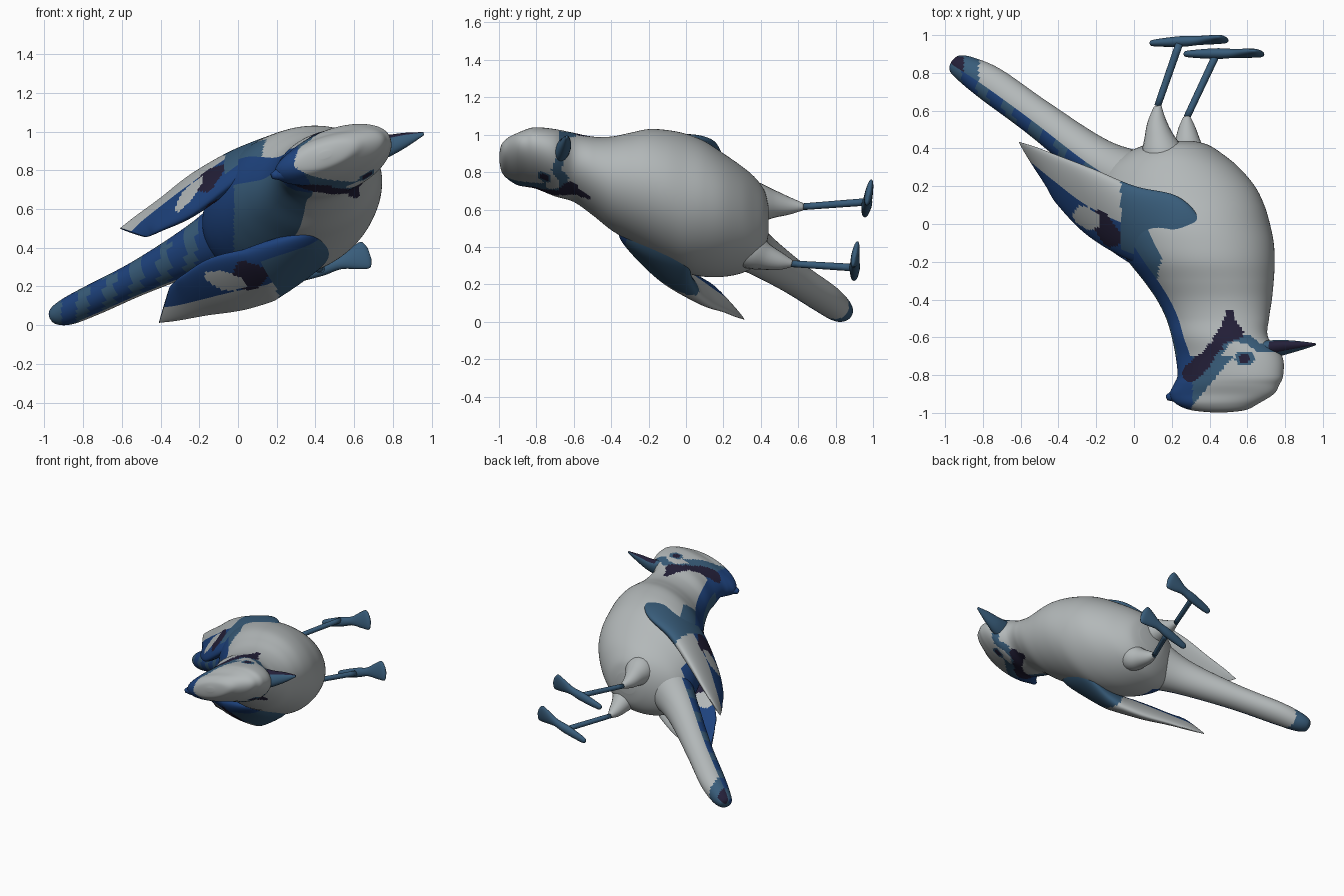
import bpy, bmesh, math
from mathutils import Vector as V

if "Cube" in bpy.data.objects:
    bpy.data.objects.remove(bpy.data.objects["Cube"])

# SIDE runs across the bird; MID is the offset of its plane of symmetry
SIDE = V((-.32, .18, .93)).normalized()
MID = .495
CX, CZ = .945, .325
GREY, STEEL, ROYAL, NAVY = range(4)


def material(name, rgb):
    m = bpy.data.materials.new(name)
    m.diffuse_color = (*rgb, 1)
    m.use_nodes = True
    m.node_tree.nodes["Principled BSDF"].inputs["Base Color"].default_value = m.diffuse_color
    return m


MATS = [material("pale grey", (.45, .48, .485)),
        material("steel blue", (.04, .108, .195)),
        material("royal blue", (.013, .056, .21)),
        material("dark navy", (.017, .014, .04))]


def mirror(p):
    return p - 2 * (p.dot(SIDE) - MID) * SIDE


def near(p, a, b, r):
    # distance test to a segment, seen along z
    q, a, b = V((p.x, p.y)), V(a), V(b)
    d = b - a
    t = max(0, min(1, (q - a).dot(d) / max(d.length_squared, 1e-9)))
    return (q - a - d * t).length < r


def smooth(rings, k):
    # Catmull-Rom blend between rings of (centre, axis, axis)
    out = []
    for i in range(len(rings) - 1):
        q = [rings[max(0, min(len(rings) - 1, i + o))] for o in (-1, 0, 1, 2)]
        for j in range(k):
            t = j / k
            w = (-.5 * t + t * t - .5 * t ** 3, 1 - 2.5 * t * t + 1.5 * t ** 3,
                 .5 * t + 2 * t * t - 1.5 * t ** 3, -.5 * t * t + .5 * t ** 3)
            out.append(tuple(sum((q[m][c] * w[m] for m in range(4)), V((0, 0, 0))) for c in range(3)))
    return out + [rings[-1]]


def loft(name, rings, colour, n=32, k=6, move=None):
    rings = smooth(rings, k)
    bm = bmesh.new()
    rows = []
    for c, a, b in rings:
        pts = [c + a * math.cos(2 * math.pi * j / n) + b * math.sin(2 * math.pi * j / n) for j in range(n)]
        rows.append([bm.verts.new(p) for p in pts])
    for i in range(len(rows) - 1):
        for j in range(n):
            f = bm.faces.new((rows[i][j], rows[i][(j + 1) % n], rows[i + 1][(j + 1) % n], rows[i + 1][j]))
            th = 2 * math.pi * (j + .5) / n
            f.material_index = colour(f.calc_center_median(), math.cos(th), math.sin(th))
    for row in (rows[0], rows[-1]):
        f = bm.faces.new(row)
        f.material_index = colour(f.calc_center_median(), 0, 0)
    if move:
        for v in bm.verts:
            v.co = move(v.co)
    bmesh.ops.recalc_face_normals(bm, faces=bm.faces)
    for f in bm.faces:
        f.smooth = True
    me = bpy.data.meshes.new(name)
    bm.to_mesh(me)
    bm.free()
    for m in MATS:
        me.materials.append(m)
    ob = bpy.data.objects.new(name, me)
    bpy.context.collection.objects.link(ob)
    return ob


def tube(name, pts, colour, n=20, k=5):
    # round limb through (point, radius) pairs
    d = (V(pts[-1][0]) - V(pts[0][0])).normalized()
    a = d.cross(SIDE).normalized()
    b = d.cross(a)
    return loft(name, [(V(p), a * r, b * r) for p, r in pts], lambda *_: colour, n, k)


# Head and body: slices at constant y given by x and z limits
slices = [(-.998, .42, .48, .86, .90), (-.985, .30, .59, .80, .95), (-.95, .22, .66, .76, .985),
          (-.9, .19, .74, .73, 1.01), (-.85, .21, .77, .72, 1.03), (-.8, .23, .79, .71, 1.04),
          (-.7, .22, .785, .67, 1.03), (-.6, .2, .71, .64, 1.01), (-.5, .17, .715, .57, .99),
          (-.4, .12, .73, .49, .99), (-.3, .05, .74, .43, 1.01), (-.2, -.03, .745, .37, 1.03),
          (-.1, -.1, .74, .31, 1.025), (0, -.15, .72, .26, 1.005), (.1, -.18, .69, .24, .965),
          (.2, -.18, .64, .24, .90), (.3, -.14, .555, .26, .83), (.37, -.05, .47, .30, .77),
          (.42, .06, .39, .37, .70), (.44, .14, .31, .46, .62)]
rings = []
for y, x0, x1, z0, z1 in slices:
    hx, hz = (x1 - x0) / 2, (z1 - z0) / 2
    s, d = hx * hx + hz * hz, (hx * hx - hz * hz) / (CX * CX - CZ * CZ)
    a, b = math.sqrt((s + d) / 2), math.sqrt(max((s - d) / 2, 1e-4))
    rings.append((V(((x0 + x1) / 2, y, (z0 + z1) / 2)), V((CX, 0, CZ)) * a, V((-CZ, 0, CX)) * b))


def body_colour(p, c, s):
    q = mirror(p) if p.dot(SIDE) < MID else p
    # eye
    if near(q, (.58, -.71), (.59, -.712), .024):
        return NAVY
    if near(q, (.57, -.71), (.6, -.712), .036):
        return STEEL
    # mask, collar point and the line to the beak
    if (near(q, (.30, -.79), (.36, -.735), .046) or near(q, (.36, -.735), (.44, -.64), .034)
            or near(q, (.45, -.61), (.55, -.575), .03) or near(q, (.48, -.58), (.53, -.565), .04)
            or near(q, (.505, -.52), (.505, -.54), .036) or near(q, (.505, -.47), (.515, -.54), .02)):
        return NAVY
    if (near(q, (.43, -.69), (.5, -.61), .024) or near(q, (.5, -.6), (.6, -.61), .022)
            or near(q, (.6, -.61), (.67, -.66), .022) or near(q, (.67, -.66), (.8, -.645), .022)):
        return STEEL
    # crest
    if q.y < -.7 and q.x < .46 + .83 * (q.y + .78):
        return ROYAL if q.x < .31 else STEEL
    # back and rump
    if p.y > .02:
        return ROYAL if c < -.72 and p.y < .24 else GREY
    limit = -.6 if p.y < -.3 else -.6 + .35 * min(1, (p.y + .3) / .12)
    if c < limit and q.y > -.75:
        return ROYAL if p.x < -.02 or (s > 0 and -.88 < c < -.58) else STEEL
    return GREY


loft("body_and_head", rings, body_colour, 120, 9)

# Crest tip
tube("crest", [((.36, -.85, .83), .09), ((.25, -.9, .79), .05), ((.175, -.92, .77), .015)], ROYAL)

# Beak
BY = V((-.05, 1, .03))
loft("beak", [(V((.7, -.67, .915)), BY * .05, SIDE * .075), (V((.78, -.655, .93)), BY * .04, SIDE * .056),
              (V((.87, -.645, .96)), BY * .025, SIDE * .036), (V((.96, -.637, .99)), BY * .006, SIDE * .008)],
     lambda p, c, s: NAVY if s > .75 and p.x > .72 else STEEL)

# Tail
BACK = V((-.56, -.83, -.03))
tail = [((.22, .08, .6), .2, .18), ((.04, .2, .51), .2, .18), ((-.2, .335, .40), .13, .125),
        ((-.5, .555, .25), .09, .1), ((-.75, .735, .13), .08, .095), ((-.88, .815, .07), .07, .075),
        ((-.945, .85, .045), .045, .05), ((-.96, .86, .04), .01, .01)]


def tail_colour(p, c, s):
    if p.x < -.82 and s < .25:
        return NAVY if p.x < -.9 and c > .6 else STEEL
    if s < .25:
        return GREY
    return STEEL if math.sin(p.x * 45) > .2 else ROYAL


loft("tail", [(V(p), SIDE * w, BACK * h) for p, w, h in tail], tail_colour, 48, 9)

# Wings: sections given by lower edge, upper edge and thickness
wing = [((.37, -.13, .96), (.37, -.08, .98), .01), ((.32, -.2, .95), (.34, .04, .985), .035),
        ((.2, -.25, .91), (.22, .15, .96), .055), ((-.02, -.19, .74), (.0, .2, .89), .065),
        ((-.24, -.06, .57), (-.22, .29, .78), .055), ((-.4, .1, .49), (-.4, .36, .65), .035),
        ((-.45, .18, .465), (-.53, .41, .56), .022), ((-.475, .22, .455), (-.61, .435, .5), .008)]
sections = []
for lo, hi, t in wing:
    lo, hi = V(lo), V(hi)
    nrm = (hi - lo).cross(V((.85, -.2, .45))).normalized()
    sections.append(((lo + hi) / 2, (hi - lo) / 2, nrm * t))


def wing_colour(p, c, s):
    # c runs from -1 at the blue edge to 1 at the grey edge
    if near(p, (-.27, .045), (-.23, .02), .052):
        return GREY
    if near(p, (-.18, .02), (-.12, -.07), .052):
        return NAVY
    if p.x > -.07:
        return ROYAL if c < -.72 else STEEL
    return GREY if c > .08 else ROYAL


def to_lower(p):
    # mirrored wing: shoulder tucked into the body, tip drooping a little
    t = max(0, min(1, (.4 - p.x) / .5))
    return mirror(p) + V((-.045, -.01, .05)).lerp(V((.045, -.035, -.035)), t)


for name, move in (("upper_wing", None), ("lower_wing", to_lower)):
    loft(name, sections, wing_colour, 96, 16, move)

# Legs: thigh, shank and flat foot
legs = {"upper": ([((.19, .22, .62), .1), ((.155, .36, .635), .115), ((.13, .47, .63), .075),
                   ((.12, .55, .62), .048), ((.125, .625, .615), .02)],
                  (.24, .955, .64), (.085, .957, .575), (.49, .98, .70)),
        "lower": ([((.3, .2, .43), .08), ((.295, .34, .385), .1), ((.285, .43, .345), .07),
                   ((.28, .51, .32), .045), ((.28, .565, .31), .02)],
                  (.43, .885, .29), (.265, .90, .235), (.68, .905, .37))}
for side, (thigh, ankle, heel, toe) in legs.items():
    tube(side + "_thigh", thigh, GREY)
    tube(side + "_shank", [(thigh[-1][0], .018), (ankle, .02)], STEEL)
    heel, toe = V(heel), V(toe)
    up = (toe - heel).cross(SIDE).normalized()
    shape = [(0, .008, .008), (.06, .025, .018), (.4, .035, .028), (.62, .032, .024),
             (.82, .06, .022), (.95, .072, .018), (1, .03, .008)]
    loft(side + "_foot", [(heel.lerp(toe, t), SIDE * w, up * h) for t, w, h in shape], lambda *_: STEEL, 24)
